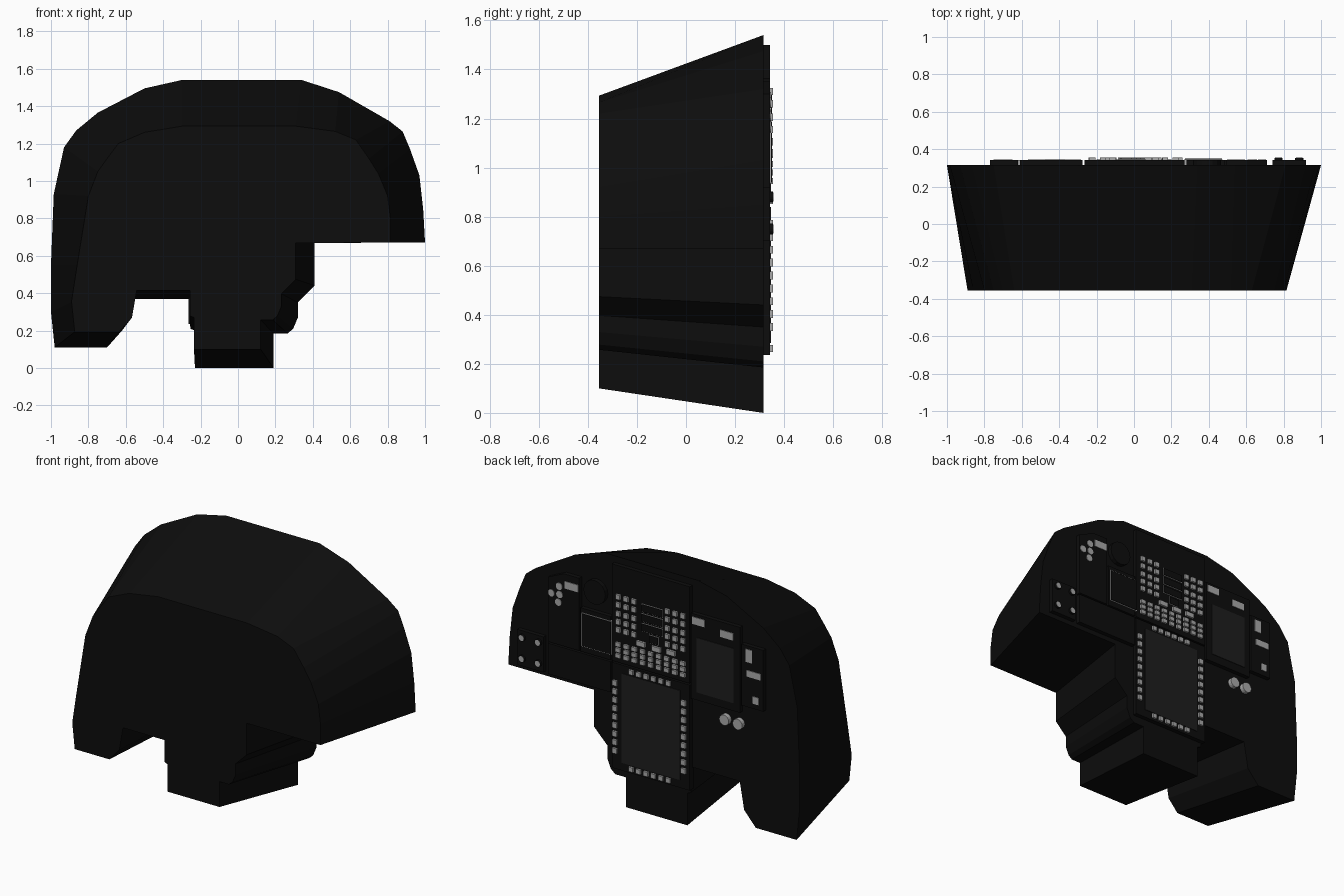
import bpy, bmesh, math

if "Cube" in bpy.data.objects:
    bpy.data.objects.remove(bpy.data.objects["Cube"])

BACK, FRONT, FACE = 0.315, -0.355, 0.342   # housing back, housing front, panel surface


def material(name, v):
    m = bpy.data.materials.new(name)
    m.diffuse_color = (v, v, v, 1)
    m.use_nodes = True
    m.node_tree.nodes["Principled BSDF"].inputs["Base Color"].default_value = m.diffuse_color
    return m


BLACK = material("black", 0.004)
GLASS = material("glass", 0.013)
LIGHT = material("light_key", 0.4)


def finish(bm, name, mat):
    bmesh.ops.recalc_face_normals(bm, faces=bm.faces)
    me = bpy.data.meshes.new(name)
    bm.to_mesh(me)
    bm.free()
    me.materials.append(mat)
    ob = bpy.data.objects.new(name, me)
    bpy.context.collection.objects.link(ob)
    return ob


def add_box(bm, x0, x1, z0, z1, y0, y1):
    vs = bmesh.ops.create_cube(bm, size=1)["verts"]
    for v in vs:
        v.co = (x0 if v.co.x < 0 else x1, y0 if v.co.y < 0 else y1, z0 if v.co.z < 0 else z1)


def box(name, x0, x1, z0, z1, y0, y1, mat):
    bm = bmesh.new()
    add_box(bm, x0, x1, z0, z1, y0, y1)
    return finish(bm, name, mat)


def keys(name, centres, w, h, y1=0.355, mat=LIGHT):
    bm = bmesh.new()
    for x, z in centres:
        add_box(bm, x - w / 2, x + w / 2, z - h / 2, z + h / 2, FACE - 0.005, y1)
    return finish(bm, name, mat)


def plate(name, outline, y0, y1, mat):
    bm = bmesh.new()
    loft(bm, [(x, y1, z) for x, z in outline], [(x, y0, z) for x, z in outline])
    return finish(bm, name, mat)


def loft(bm, ring_a, ring_b):
    a = [bm.verts.new(p) for p in ring_a]
    b = [bm.verts.new(p) for p in ring_b]
    bm.faces.new(a)
    bm.faces.new(b[::-1])
    for i in range(len(a)):
        j = (i + 1) % len(a)
        bm.faces.new((a[i], b[i], b[j], a[j]))


def discs(name, centres, r, y0, y1, mat):
    bm = bmesh.new()
    for x, z in centres:
        ring = [(x + r * math.cos(i * math.pi / 8), z + r * math.sin(i * math.pi / 8)) for i in range(16)]
        loft(bm, [(p, y1, q) for p, q in ring], [(p, y0, q) for p, q in ring])
    return finish(bm, name, mat)


# Housing: dome outline and stepped underside, tapering towards the front
dome_back = [(-1, .55), (-.985, .93), (-.93, 1.18), (-.865, 1.27), (-.75, 1.365), (-.5, 1.495),
             (-.3, 1.54), (.34, 1.54), (.54, 1.475), (.81, 1.32), (.88, 1.265), (.92, 1.17),
             (.97, 1.03), (.99, .85), (1, .67)]
dome_front = [(-.86, .55), (-.80, .92), (-.75, 1.05), (-.70, 1.12), (-.64, 1.2), (-.5, 1.26),
              (-.3, 1.293), (.31, 1.293), (.52, 1.265), (.63, 1.22), (.70, 1.12), (.75, 1.04),
              (.80, .92), (.815, .80), (.815, .67)]
under = [(.41, .67), (.41, .44), (.32, .35), (.32, .27), (.295, .21), (.265, .185), (.19, .185),
         (.19, 0), (-.23, 0), (-.23, .2), (-.255, .21), (-.255, .37), (-.59, .37), (-.62, .2),
         (-.70, .11), (-.98, .11), (-1, .3)]
bm = bmesh.new()
loft(bm, [(x, BACK, z) for x, z in dome_back + under],
     [(x, FRONT, z) for x, z in dome_front + [(-.04 + .85 * x, .1 + .85 * z) for x, z in under]])
finish(bm, "panel_housing", BLACK)

# Raised instrument panels on the back
P0 = BACK - 0.01
box("centre_console_panel", -.265, .27, .235, .89, P0, FACE, BLACK)
box("centre_upper_panel", -.265, .27, .9, 1.5, P0, FACE, BLACK)
box("main_display_panel", -.61, -.275, .81, 1.34, P0, FACE, BLACK)
box("side_switch_panel", -.77, -.62, .86, 1.24, P0, FACE, BLACK)
box("radar_panel", .28, .485, .9, 1.17, P0, FACE, BLACK)
box("lower_switch_panel", .28, .71, .7, .89, P0, FACE, BLACK)
plate("upper_switch_panel", [(.495, .9), (.71, .9), (.71, 1.3), (.6, 1.35), (.495, 1.35)], P0, FACE, BLACK)
box("knob_panel", .74, .92, .7, .92, P0, FACE, BLACK)
discs("round_dial", [(.39, 1.29)], .075, P0, FACE, BLACK)

# Display glass
box("lower_display", -.2, .2, .285, .84, P0, FACE + .004, GLASS)
box("main_display", -.567, -.315, .86, 1.2, P0, FACE + .004, GLASS)


# Dark screens with thin light borders
def framed_screen(name, x0, x1, z0, z1, t=.004):
    box(name + "_border", x0 - t, x1 + t, z0 - t, z1 + t, P0, FACE + .004, LIGHT)
    box(name, x0, x1, z0, z1, P0, FACE + .008, BLACK)


framed_screen("radar_screen", .272, .47, .94, 1.14)
for i, (x0, x1) in enumerate([(-.08, .06), (-.08, .06), (-.08, .06), (-.05, .01)]):
    z = 1.285 - i * .06
    framed_screen(f"readout_{i + 1}", x0, x1, z - .022, z + .022, .003)

# Keys around the lower display
side_z = [.35 + i * .0525 for i in range(9)]
row_x = [-.122 + i * .051 for i in range(6)]
keys("lower_display_side_keys", [(x, z) for x in (-.227, .245) for z in side_z], .03, .032)
keys("lower_display_row_keys", [(x, z) for z in (.263, .865) for x in row_x], .03, .028)

# Keypads on the upper centre panel
pad_z = [1.06, 1.105, 1.155, 1.205, 1.26, 1.31]
keys("upper_keypads", [(s * x, z) for s in (-1, 1) for x in (.115, .168, .222) for z in pad_z if z > 1.08],
     .03, .03)
keys("lower_keypad", [(-.222 + i * .0555, z) for i in range(9) for z in (.945, .98, 1.015)], .033, .025)
keys("wide_keys", [(.065, 1.06), (-.04, 1.055), (-.14, 1.06)], .06, .03)

# Light plaques and indicators
for x, z, w, h in [(-.326, 1.3, .085, .045), (-.52, 1.27, .09, .045), (-.672, 1.18, .045, .08),
                   (-.705, 1.07, .095, .04), (-.72, .915, .04, .045), (.546, 1.285, .095, .045)]:
    box("indicator_plaque", x - w / 2, x + w / 2, z - h / 2, z + h / 2, P0, FACE + .004, LIGHT)
discs("small_dials", [(.63, 1.265), (.684, 1.21), (.628, 1.215), (.636, 1.165)], .022, P0, FACE + .004, LIGHT)
discs("gauges", [(-.5, .735), (-.592, .733)], .033, P0, FACE, LIGHT)

# Rotary knobs with light caps
knob_pos = [(x, z) for x in (.772, .883) for z in (.75, .88)]
discs("rotary_knobs", knob_pos, .022, P0, .354, BLACK)
discs("rotary_knob_caps", knob_pos, .018, .35, .356, LIGHT)
